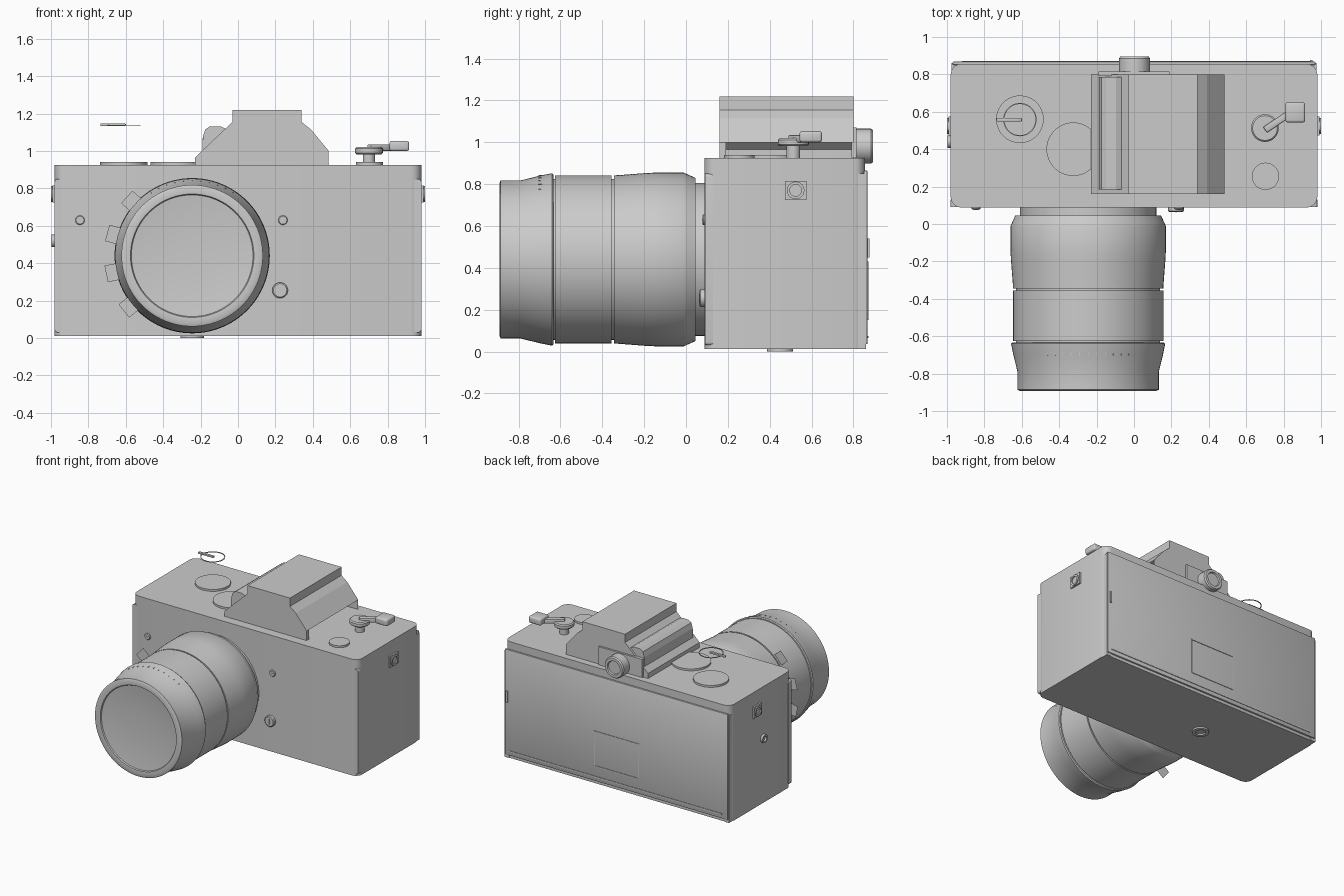
import bpy, bmesh, math
from mathutils import Matrix, Vector

if "Cube" in bpy.data.objects:
    bpy.data.objects.remove(bpy.data.objects["Cube"])

LX, LZ = -0.245, 0.44  # lens axis


def finish(name, bm, smooth=True):
    bmesh.ops.recalc_face_normals(bm, faces=bm.faces[:])
    me = bpy.data.meshes.new(name)
    bm.to_mesh(me)
    bm.free()
    ob = bpy.data.objects.new(name, me)
    bpy.context.collection.objects.link(ob)
    if smooth:
        bpy.ops.object.select_all(action='DESELECT')
        ob.select_set(True)
        bpy.context.view_layer.objects.active = ob
        bpy.ops.object.shade_smooth_by_angle(angle=math.radians(30))
    return ob


def box(name, x0, x1, y0, y1, z0, z1, bevel=0, axis=None, segs=4, turn=0):
    """Box from limits; bevels all edges, or only those along one axis."""
    bm = bmesh.new()
    bmesh.ops.create_cube(bm, size=1)
    bmesh.ops.scale(bm, vec=(x1 - x0, y1 - y0, z1 - z0), verts=bm.verts)
    if bevel:
        edges = [e for e in bm.edges if axis is None or
                 abs((e.verts[0].co - e.verts[1].co).normalized()[axis]) > 0.9]
        bmesh.ops.bevel(bm, geom=edges, offset=bevel, segments=segs, profile=0.5, affect='EDGES')
    if turn:
        bmesh.ops.rotate(bm, matrix=Matrix.Rotation(turn, 3, 'Z'), verts=bm.verts)
    bmesh.ops.translate(bm, vec=((x0 + x1) / 2, (y0 + y1) / 2, (z0 + z1) / 2), verts=bm.verts)
    return finish(name, bm)


def lathe(name, profile, origin, axis='Z', n=32):
    """Revolve (radius, height) points about an axis; radius 0 closes to a point."""
    bm = bmesh.new()
    rings = []
    for r, h in profile:
        ring = []
        for i in range(1 if r == 0 else n):
            a = 2 * math.pi * i / n
            u, v = r * math.cos(a), r * math.sin(a)
            co = {'X': (h, u, v), 'Y': (u, h, v), 'Z': (u, v, h)}[axis]
            ring.append(bm.verts.new(Vector(co) + Vector(origin)))
        rings.append(ring)
    for a, b in zip(rings, rings[1:]):
        for i in range(n):
            j = (i + 1) % n
            quad = [a[i % len(a)], a[j % len(a)], b[j % len(b)], b[i % len(b)]]
            bm.faces.new(list(dict.fromkeys(quad)))
    return finish(name, bm)


def disc(name, r, h0, h1, origin, axis='Z', n=32):
    return lathe(name, [(0, h0), (r, h0), (r, h1), (0, h1)], origin, axis, n)


def prism(name, pts, y0, y1, skip=()):
    """Extrude an x-z outline along y, leaving out chosen side faces."""
    bm = bmesh.new()
    a, b = [[bm.verts.new((x, y, z)) for x, z in pts] for y in (y0, y1)]
    bm.faces.new(a)
    bm.faces.new(b)
    for i in range(len(pts)):
        if i not in skip:
            j = (i + 1) % len(pts)
            bm.faces.new((a[i], a[j], b[j], b[i]))
    return finish(name, bm, False)


# Body, front corner strips and back door
box("body", -0.98, 0.98, 0.088, 0.855, 0.012, 0.925, 0.055, axis=2)
for s in (-1, 1):
    box("corner_strip", s * 0.96 - 0.02, s * 0.96 + 0.02, 0.09, 0.13, 0.03, 0.85, 0.015, axis=1)
    box("door_edge", s * 0.955 - 0.02, s * 0.955 + 0.02, 0.82, 0.86, 0.012, 0.85)
    # Strap lugs
    box("lug_plate", s * 0.984 - 0.008, s * 0.984 + 0.008, 0.473, 0.575, 0.725, 0.815)
    lathe("lug_ring", [(0.042, 0), (0.042, s * 0.016), (0.028, s * 0.016), (0.028, 0.004 * s), (0, 0.004 * s)],
          (s * 0.984, 0.524, 0.77), 'X', 24)
box("back_door", -0.97, 0.97, 0.85, 0.868, 0.035, 0.865, 0.006, segs=2)
box("door_ridge", -0.92, 0.94, 0.866, 0.872, 0.065, 0.075)
box("door_latch", 0.94, 0.955, 0.866, 0.876, 0.45, 0.54)

# Film memo frame on the door
for x0, x1, z0, z1 in ((-0.2, 0.19, 0.15, 0.158), (-0.2, 0.19, 0.422, 0.43),
                       (-0.2, -0.192, 0.158, 0.422), (0.182, 0.19, 0.158, 0.422)):
    box("memo_frame", x0, x1, 0.866, 0.872, z0, z1)

# Side socket and tripod socket
lathe("side_socket", [(0.033, 0), (0.033, -0.018), (0.02, -0.018), (0.016, -0.006), (0, -0.006)],
      (-0.978, 0.44, 0.52), 'X', 24)
lathe("tripod_socket", [(0.062, 0.015), (0.062, 0), (0.036, 0), (0.036, 0.011), (0, 0.011)], (LX, 0.45, 0))

# Front screws and release button, each with a slot
for name, x, z, r, y in (("front_screw", -0.845, 0.63, 0.025, 0.078), ("front_screw", 0.24, 0.63, 0.025, 0.078),
                         ("lens_button", 0.225, 0.255, 0.042, 0.064)):
    lathe(name, [(0, y), (r * 0.85, y), (r, y + 0.005), (r, 0.095)], (x, 0, z), 'Y', 24)
    w, h = (0.014, 0.003) if r < 0.03 else (0.003, 0.022)
    box("slot_mark", x - w, x + w, y - 0.002, y + 0.002, z - h, z + h)

# Lens barrel with its grooves
lathe("lens_barrel", [
    (0, -0.862), (0.12, -0.864), (0.24, -0.87), (0.325, -0.88), (0.33, -0.889), (0.365, -0.892), (0.378, -0.886),
    (0.378, -0.79), (0.40, -0.70), (0.412, -0.64), (0.405, -0.634), (0.385, -0.634), (0.385, -0.626),
    (0.402, -0.626), (0.402, -0.355), (0.385, -0.355), (0.385, -0.345), (0.402, -0.345), (0.403, -0.32),
    (0.413, -0.19), (0.415, -0.15), (0.415, -0.01), (0.408, 0.005), (0.39, 0.045), (0.365, 0.045), (0.365, 0.1)],
    (LX, 0, LZ), 'Y', 96)

# Flat index tabs beside the barrel
bm = bmesh.new()
for deg in (138, 165, 192, 219):
    rot = Matrix.Rotation(math.radians(deg), 2)
    quad = [rot @ Vector(p) for p in ((0.37, -0.045), (0.47, -0.045), (0.47, 0.045), (0.37, 0.045))]
    bm.faces.new([bm.verts.new((LX + p.x, -0.37, LZ + p.y)) for p in quad])
finish("index_tabs", bm, False)

# Distance ticks around the top of the front ring
bm = bmesh.new()
for i in range(11):
    rot = Matrix.Rotation(math.radians(-33 + i * 6.6), 4, 'Y')
    mat = Matrix.Translation((LX, -0.695, LZ)) @ rot @ Matrix.Translation((0, 0, 0.4))
    bmesh.ops.create_cube(bm, size=1, matrix=mat @ Matrix.Diagonal((0.004, 0.018, 0.006, 1)))
finish("distance_ticks", bm, False)

# Viewfinder hump: closed front plate and an open-sided shell behind it
hump = [(-0.23, 0.922), (-0.23, 0.965), (-0.03, 1.155), (-0.03, 1.22), (0.34, 1.22),
        (0.34, 1.155), (0.39, 1.115), (0.485, 1.0), (0.485, 0.922)]
prism("hump_front", hump, 0.16, 0.19)
prism("hump_shell", hump, 0.19, 0.80, skip=(7, 8))

# Raised rail on the left slope of the hump
prism("hump_rail", [(-0.19, 1.0), (-0.188, 1.075), (-0.175, 1.115), (-0.15, 1.132), (-0.095, 1.132),
                    (-0.065, 1.118)], 0.185, 0.785)

# Eyepiece
box("eyepiece_plate", -0.19, 0.19, 0.79, 0.815, 0.927, 1.07)
lathe("eyepiece", [(0.083, 0.81), (0.083, 0.885), (0.076, 0.895), (0.055, 0.895), (0.05, 0.885), (0, 0.885)],
      (0.003, 0, 0.982), 'Y')

# Top dials and shutter button
disc("rewind_dial", 0.127, 0.92, 0.94, (-0.61, 0.56, 0), n=48)
disc("speed_dial", 0.143, 0.92, 0.94, (-0.325, 0.40, 0), n=48)
disc("shutter_button", 0.073, 0.92, 0.94, (0.703, 0.255, 0))

# Rewind crank: thin ring with a lever above the dial
lathe("crank_ring", [(0.089, 1.135), (0.089, 1.14), (0.083, 1.14), (0.083, 1.135), (0.089, 1.135)],
      (-0.61, 0.558, 0), n=48)
box("crank_lever", -0.735, -0.60, 0.548, 0.568, 1.133, 1.147, 0.004, segs=2)

# Film advance lever
lathe("advance_hub", [(0.033, 0.92), (0.033, 0.982), (0.066, 0.982), (0.074, 0.99), (0.074, 1.012),
                      (0.066, 1.02), (0, 1.02)], (0.70, 0.513, 0))
box("advance_arm", 0.685, 0.865, 0.535, 0.572, 1.0, 1.035, 0.006, segs=2, turn=math.radians(34))
box("advance_grip", 0.81, 0.915, 0.543, 0.65, 1.0, 1.053, 0.012, segs=3)
